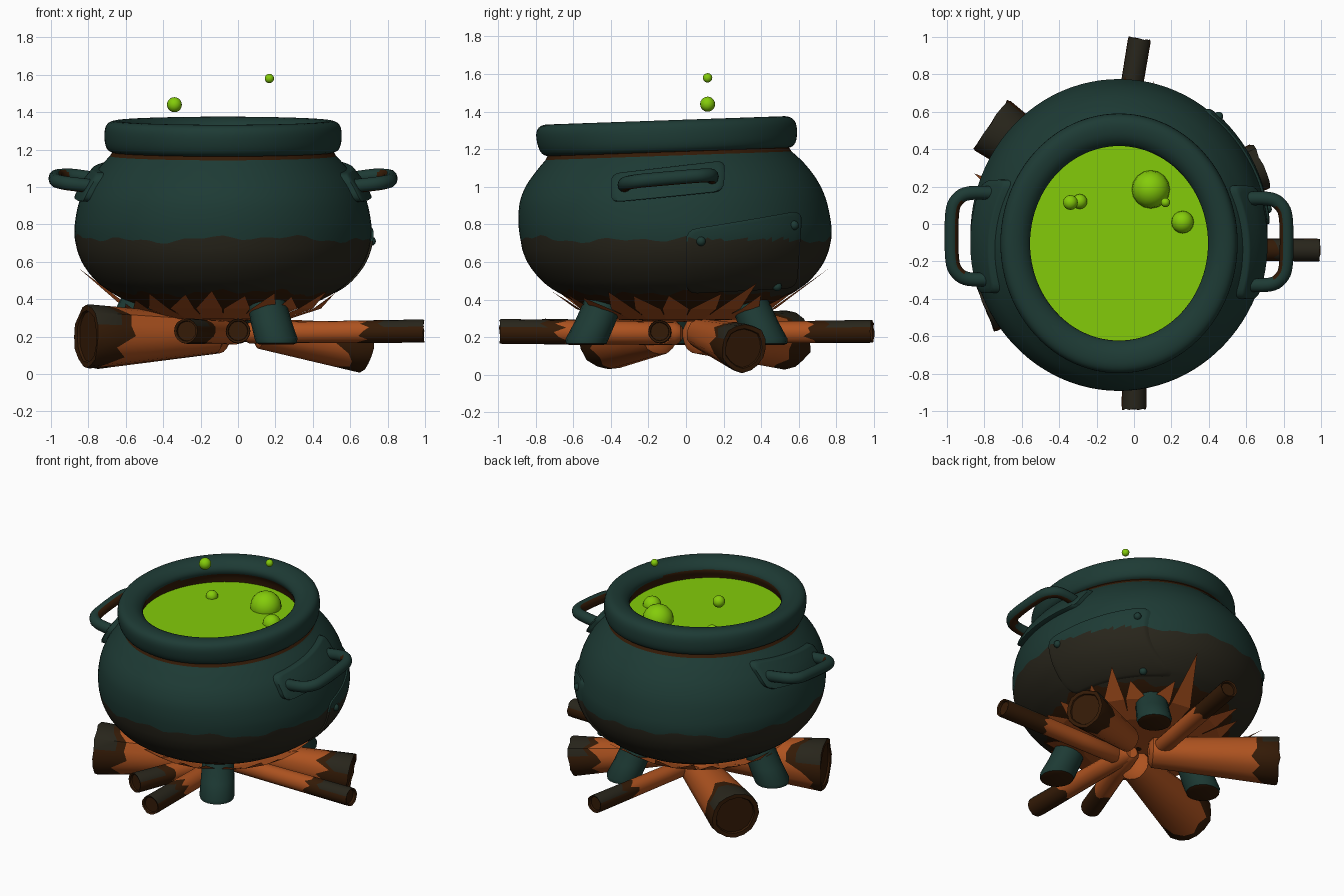
import bpy, bmesh, math, random
from mathutils import Vector

if "Cube" in bpy.data.objects:
    bpy.data.objects.remove(bpy.data.objects["Cube"])

random.seed(4)
MATS = []
for n, c in (("iron_teal", (0.0125, 0.043, 0.035)), ("soot", (0.021, 0.0185, 0.011)),
             ("char_brown", (0.034, 0.0105, 0.002)), ("wood_orange", (0.42, 0.085, 0.014)),
             ("brew_green", (0.23, 0.60, 0.003))):
    MATS.append(bpy.data.materials.new(n))
    MATS[-1].diffuse_color = (*c, 1)
TEAL, SOOT, CHAR, WOOD, GREEN = range(5)
CX, CY, PI = -0.08, -0.055, math.pi
N = 96
ANG = [2 * PI * i / N for i in range(N)]

def finish(bm, name, rule, angle=40):
    """Turn a bmesh into an object; rule is a colour index or rule(face)."""
    bmesh.ops.recalc_face_normals(bm, faces=bm.faces)
    bm.normal_update()
    bm.faces.index_update()
    for f in bm.faces:
        f.material_index = rule(f) if callable(rule) else rule
    me = bpy.data.meshes.new(name)
    bm.to_mesh(me)
    bm.free()
    for m in MATS:
        me.materials.append(m)
    ob = bpy.data.objects.new(name, me)
    bpy.context.collection.objects.link(ob)
    bpy.ops.object.select_all(action='DESELECT')
    ob.select_set(True)
    bpy.context.view_layer.objects.active = ob
    bpy.ops.object.shade_smooth_by_angle(angle=math.radians(angle))

def loft(name, rings, rule, cap0=True, cap1=True, angle=40):
    """Skin a list of closed rings with equal point counts."""
    bm = bmesh.new()
    vs = [[bm.verts.new(p) for p in r] for r in rings]
    for a, b in zip(vs, vs[1:]):
        for i in range(len(a)):
            bm.faces.new((a[i - 1], a[i], b[i], b[i - 1]))
    if cap0:
        bm.faces.new(vs[0])
    if cap1:
        bm.faces.new(vs[-1])
    finish(bm, name, rule, angle)

def ball(name, p, r, colour):
    bm = bmesh.new()
    bmesh.ops.create_uvsphere(bm, u_segments=16, v_segments=10, radius=r)
    bmesh.ops.translate(bm, verts=bm.verts, vec=p)
    finish(bm, name, colour, 60)

def smooth(pts, k=5):
    """Catmull-Rom resampling."""
    P, out = [Vector(p) for p in pts], []
    for i in range(len(P) - 1):
        a, b, c, d = P[max(i - 1, 0)], P[i], P[i + 1], P[min(i + 2, len(P) - 1)]
        for t in (s / k for s in range(k)):
            out.append(0.5 * (2 * b + (c - a) * t + (2 * a - 5 * b + 4 * c - d) * t * t
                              + (3 * b - a - 3 * c + d) * t ** 3))
    return out + [P[-1]]

# Pot: lathed profile (radius, height), slightly oval and leaning
WALL = smooth([(0.03, 0.31), (0.3, 0.325), (0.5, 0.385), (0.62, 0.45), (0.70, 0.52), (0.765, 0.62),
               (0.795, 0.75), (0.775, 0.9), (0.73, 1.01), (0.665, 1.1), (0.605, 1.165)])
RIM = smooth([(0.593, 1.185), (0.618, 1.2), (0.632, 1.24), (0.633, 1.30), (0.618, 1.338),
              (0.58, 1.354), (0.525, 1.346), (0.485, 1.315), (0.476, 1.28), (0.495, 1.23), (0.5, 1.15)], 3)

def oval(z):
    return 1.045 + 0.05 * min(max((z - 0.75) / 0.55, 0), 1)

def mid_y(z):
    return CY - 0.09 * max(z - 0.75, 0)

def lean(z, y):
    return z + 0.035 * (y + 0.1) * min(max((z - 0.8) / 0.3, 0), 1)

def wall_r(z):
    for (r0, z0), (r1, z1) in zip(WALL, WALL[1:]):
        if z0 <= z <= z1:
            return r0 + (r1 - r0) * (z - z0) / (z1 - z0)

def pot_point(a, r, z):
    y = mid_y(z) + r * oval(z) * math.sin(a)
    return Vector((CX + r * math.cos(a), y, lean(z, y)))

def ragged(a):
    return 0.02 * math.sin(3 * a + 1) * math.sin(7 * a) + 0.008 * math.sin(23 * a)

# ragged soot edges replace the regular rows near them
rows = [(p.y, [pot_point(a, p.x, p.y) for a in ANG]) for p in WALL + RIM]
for z in (0.435, 0.722):
    rows = [q for q in rows if abs(q[0] - z) > 0.032]
    k = next(i for i, q in enumerate(rows) if q[0] > z)
    rows.insert(k, (z, [pot_point(a, wall_r(z + ragged(a)), z + ragged(a)) for a in ANG]))
levels = [q[0] for q in rows]

def pot_rule(f):
    k = f.index // N
    if k < levels.index(0.722):
        return CHAR if k < levels.index(0.435) else SOOT
    p = f.calc_center_median()
    r = math.hypot(p.x - CX, (p.y - mid_y(p.z)) / oval(p.z))
    inner = r < 0.51 and p.z < 1.28
    groove = 0.5 < r < 0.602 and 1.12 < p.z < 1.24
    return CHAR if inner or groove else TEAL

loft("pot", [q[1] for q in rows], pot_rule, False, False, 60)

# Brew and bubbles
bm = bmesh.new()
bm.faces.new([bm.verts.new((CX + 0.5 * math.cos(a), mid_y(1.21) + 0.546 * math.sin(a), 1.215)) for a in ANG])
finish(bm, "brew", GREEN)
for i, (x, y, z, r) in enumerate([(0.09, 0.185, 1.225, 0.102), (0.26, 0.01, 1.215, 0.06),
                                  (-0.29, 0.12, 1.22, 0.04), (-0.34, 0.115, 1.44, 0.04),
                                  (0.168, 0.115, 1.58, 0.025)]):
    ball(f"bubble_{i + 1}", (x, y, z), r, GREEN)

# Rounded plates that follow the pot wall
def on_wall(y, z, side, t):
    r = wall_r(z) + t
    q = (y - mid_y(z)) / (r * oval(z))
    return Vector((CX + side * r * math.sqrt(max(1 - q * q, 0)), y, lean(z, y)))

def plate(name, corners, d, side, t, rule):
    C, o = [Vector(c) for c in corners], []
    for i, c in enumerate(C):
        nxt = C[(i + 1) % len(C)]
        a, b = c + (C[i - 1] - c).normalized() * d, c + (nxt - c).normalized() * d
        e = nxt + (c - nxt).normalized() * d
        o += [a.lerp(c, s).lerp(c.lerp(b, s), s) for s in (0, 0.25, 0.5, 0.75, 1)]
        o += [b.lerp(e, k / 10) for k in range(1, 10)]
    c = sum(o, Vector((0, 0))) / len(o)
    rings = [[on_wall(p.x, p.y, side, h) for p in o] for h in (-0.02, t * 0.8)]
    for s in (0.97, 0.9, 0.8, 0.7, 0.6, 0.5, 0.4, 0.3, 0.2, 0.1, 0.02):
        rings.append([on_wall(*c.lerp(p, s), side, t) for p in o])
    loft(name, rings, rule, cap0=False)

plate("repair_patch", [(0.0, 0.43), (0.0, 0.77), (0.62, 0.87), (0.59, 0.46)], 0.06, 1, 0.014,
      lambda f: SOOT if f.calc_center_median().z < 0.72 else TEAL)
for i, (y, z) in enumerate([(0.08, 0.71), (0.575, 0.795), (0.485, 0.47)]):
    ball(f"patch_rivet_{i + 1}", on_wall(y, z, 1, 0.012), 0.025, TEAL)

# Handles: wall plate plus bent bar on each side, sooty on the inner face
for side, word, dy in ((-1, "left", 0.03), (1, "right", 0.0)):
    plate(f"{word}_handle_plate", [(-0.40 + dy, 0.92), (-0.40 + dy, 1.08), (0.21 + dy, 1.13),
                                   (0.20 + dy, 0.97)], 0.05, side, 0.035, TEAL)
    path = smooth([(0.66, -0.325, 1.0), (0.80, -0.325, 1.015), (0.865, -0.29, 1.025), (0.893, -0.21, 1.035),
                   (0.893, 0.02, 1.055), (0.865, 0.10, 1.06), (0.80, 0.135, 1.06), (0.66, 0.135, 1.04)], 4)
    rings = []
    for i, p in enumerate(path):
        d = (path[min(i + 1, len(path) - 1)] - path[max(i - 1, 0)]).normalized()
        u = d.cross(Vector((0, 0, 1))).normalized()
        w = u.cross(d)
        ring = [p + 0.037 * (u * math.cos(PI * k / 6) + w * math.sin(PI * k / 6)) for k in range(12)]
        rings.append([Vector((CX + side * q.x, q.y + dy, q.z)) for q in ring])
    loft(f"{word}_handle_bar", rings,
         lambda f: CHAR if f.normal.x * side < -0.45 or f.normal.z < -0.85 else TEAL, angle=50)

# Three stub legs with burnt soles
for k in range(3):
    a, rings = math.radians(-59 + 120 * k), []
    for z, dist, r in ((0.5, 0.42, 0.09), (0.4, 0.445, 0.103), (0.28, 0.5, 0.11), (0.19, 0.55, 0.115),
                       (0.165, 0.555, 0.108), (0.158, 0.555, 0.09)):
        c = Vector((CX + dist * math.cos(a), CY + dist * math.sin(a), z))
        rings.append([c + r * Vector((math.cos(t), math.sin(t), 0)) for t in ANG[::6]])
    loft(f"leg_{k + 1}", rings, lambda f: CHAR if f.normal.z < -0.8 else TEAL)

# Firewood: tapered logs, ragged burnt outer ends, bare wood reaching further underneath
def log(name, start, end, r0, r1, char, rough, under):
    s, e, n = Vector(start), Vector(end), 16
    u = (e - s).cross(Vector((0, 0, 1))).normalized()
    v = u.cross((e - s).normalized())
    wob = [1 + random.uniform(-rough, rough) * 0.4 for _ in range(n)]
    edge = [char + random.uniform(-1, 1) * rough * 0.8 + under * (math.sin(2 * PI * i / n) < -0.3)
            for i in range(n)]

    def ring(ts, k=1):
        return [s.lerp(e, t) + (r0 + (r1 - r0) * t) * k * wob[i] *
                (u * math.cos(2 * PI * i / n) + v * math.sin(2 * PI * i / n)) for i, t in enumerate(ts)]

    def rule(f):
        band = f.index // n
        if band < 3 or f.index == 8 * n:
            return WOOD
        return SOOT if band in (4, 5) and f.normal.z > 0.3 else CHAR
    loft(name, [ring([0] * n, 0.7), ring([0.03] * n), ring([char * 0.5] * n), ring(edge),
                ring([t + (0.97 - t) * 0.3 for t in edge]), ring([0.975] * n),
                ring([1 - random.random() * rough * 0.15 for _ in range(n)], 0.97),
                ring([0.99] * n, 0.8), ring([0.975] * n, 0.77)], rule)

log("big_log_back_left", (-0.08, 0.05, 0.21), (-0.77, 0.54, 0.185), 0.10, 0.165, 0.76, 0.11, 0.09)
log("big_log_front_left", (-0.1, -0.13, 0.21), (-0.815, -0.42, 0.2), 0.10, 0.175, 0.76, 0.11, 0.09)
log("big_log_right", (0.1, 0.07, 0.22), (0.68, 0.31, 0.14), 0.08, 0.135, 0.7, 0.11, 0.08)
for name, start, end, r in (("front_stick", (0, -0.03), (0.0, -0.995), 0.066),
                            ("back_stick", (-0.13, 0.03), (0.03, 0.995), 0.062),
                            ("right_stick", (0.03, -0.13), (0.997, -0.14), 0.062),
                            ("front_left_stick", (0, -0.03), (-0.28, -0.77), 0.068)):
    log(name, (*start, 0.22), (*end, 0.23), r * 0.9, r, 0.66, 0.05, 0)

# Jagged splinters fanning up around the pot base, taller at the back and right
bm = bmesh.new()
n = 22
for i in range(n):
    a, h = 2 * PI * i / n, PI / n * 1.05
    tall = 0.06 if i < 9 or i > 20 else 0
    r = 0.84 if i in (5, 10) else random.uniform(0.56, 0.68) + tall
    rows = [(a - h, 0.02, 0.28), (a + h, 0.02, 0.28), (a - h, 0.36, 0.295), (a + h, 0.36, 0.295),
            (a - h * 0.9, 0.53, 0.35), (a + h * 0.9, 0.53, 0.35),
            (a + random.uniform(-0.12, 0.12), r, 0.365 + (r - 0.55) * 0.7)]
    v = [bm.verts.new((CX + q * math.cos(t), CY + q * math.sin(t), z)) for t, q, z in rows]
    for ids in ((0, 1, 3, 2), (2, 3, 5, 4), (4, 5, 6)):
        bm.faces.new([v[j] for j in ids])
finish(bm, "splinters", WOOD, 10)

for m in bpy.data.materials:
    if m.users and not m.is_grease_pencil:
        m.use_nodes = True
        m.node_tree.nodes["Principled BSDF"].inputs["Base Color"].default_value = m.diffuse_color
